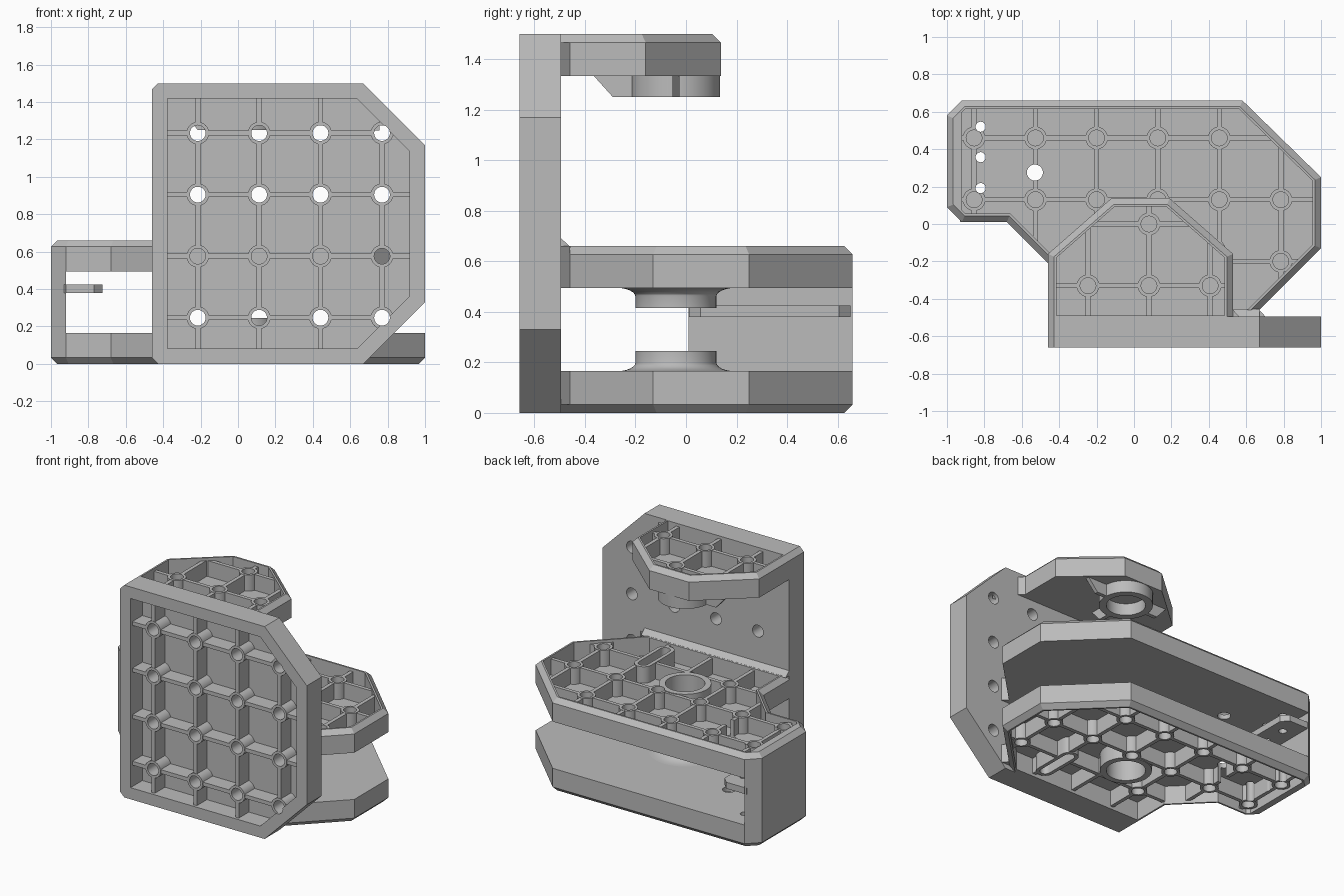
import bpy, bmesh, math
from mathutils import Matrix, Vector

if "Cube" in bpy.data.objects:
    bpy.data.objects.remove(bpy.data.objects["Cube"])

grey = bpy.data.materials.new("plain_grey")
grey.diffuse_color = (0.5, 0.5, 0.5, 1)
grey.use_nodes = True
grey.node_tree.nodes["Principled BSDF"].inputs["Base Color"].default_value = grey.diffuse_color
FLOOR, THICK = 0.033, 0.165
AX, AY = 0.035, -0.04            # shaft axis


def add_prism(bm, pts, z0, z1, top=None):
    lo = [bm.verts.new((x, y, z0)) for x, y in pts]
    hi = [bm.verts.new((x, y, z1)) for x, y in (top or pts)]
    n = len(pts)
    bm.faces.new(lo[::-1])
    bm.faces.new(hi)
    for i in range(n):
        j = (i + 1) % n
        bm.faces.new((lo[i], lo[j], hi[j], hi[i]))


def make(name, bm, matrix=None):
    bmesh.ops.recalc_face_normals(bm, faces=bm.faces)
    me = bpy.data.meshes.new(name)
    bm.to_mesh(me)
    bm.free()
    ob = bpy.data.objects.new(name, me)
    bpy.context.collection.objects.link(ob)
    me.materials.append(grey)
    if matrix:
        me.transform(matrix)
    return ob


def prism(name, pts, z0, z1, top=None, matrix=None):
    bm = bmesh.new()
    add_prism(bm, pts, z0, z1, top)
    return make(name, bm, matrix)


def disc(x, y, r, n=32):
    return [(x + r * math.cos(2 * math.pi * i / n), y + r * math.sin(2 * math.pi * i / n)) for i in range(n)]


def stadium(x, y, half, r):
    arc = [math.pi * i / 12 for i in range(13)]
    return ([(x + r * math.cos(a), y + half + r * math.sin(a)) for a in arc] +
            [(x - r * math.cos(a), y - half - r * math.sin(a)) for a in arc])


def rect(x0, y0, x1, y1):
    return [(x0, y0), (x1, y0), (x1, y1), (x0, y1)]


def inset(pts, dist):
    """Inset a counter-clockwise outline; dist(p, q) gives each edge's distance."""
    lines = []
    for i, p in enumerate(pts):
        p, q = Vector(p), Vector(pts[(i + 1) % len(pts)])
        d = (q - p).normalized()
        lines.append((p + Vector((-d.y, d.x)) * dist(p, q), d))
    out = []
    for i in range(len(pts)):
        (p, d), (q, e) = lines[i - 1], lines[i]
        w = q - p
        t = (w.x * e.y - w.y * e.x) / (d.x * e.y - d.y * e.x)
        out.append(tuple(p + d * t))
    return out


def boolean(ob, other, op):
    m = ob.modifiers.new("bool", 'BOOLEAN')
    m.object, m.operation, m.solver, m.use_self = other, op, 'EXACT', True
    dg = bpy.context.evaluated_depsgraph_get()
    me = bpy.data.meshes.new_from_object(ob.evaluated_get(dg))
    ob.modifiers.clear()
    ob.data = me


def panel(name, outline, edge, border, xs, ys, bosses, matrix, chamfer=True,
          through=(), pads=(), open_holes=False):
    """Pocketed plate with a rib grid and bosses, made lying flat, ribs upward."""
    if chamfer:
        bm = bmesh.new()
        add_prism(bm, outline, 0, THICK - 0.033)
        bmesh.ops.delete(bm, geom=[f for f in bm.faces if f.calc_center_median().z > 0.13], context='FACES_ONLY')
        bm.verts.ensure_lookup_table()
        n = len(outline)
        hi = [bm.verts[n + i] for i in range(n)]
        tip = [bm.verts.new((x, y, THICK)) for x, y in inset(outline, edge)]
        for i in range(n):
            j = (i + 1) % n
            bm.faces.new((hi[i], hi[j], tip[j], tip[i]))
        bm.faces.new(tip)
        plate = make(name, bm)
    else:
        plate = prism(name, outline, 0, THICK)
    pocket = prism("pocket", inset(outline, border), FLOOR, THICK + 0.1)
    clip = prism("clip", inset(outline, lambda p, q: border(p, q) - 0.005), 0.01, THICK + 0.1)
    bm = bmesh.new()
    z0, z1 = FLOOR - 0.01, THICK - 0.02
    for x in xs:
        add_prism(bm, rect(x - 0.0135, -3, x + 0.0135, 3), z0, z1)
    for y in ys:
        add_prism(bm, rect(-3, y - 0.0135, 3, y + 0.0135), z0 + 0.001, z1 - 0.001)
    for x, y in bosses:
        add_prism(bm, disc(x, y, 0.06), z0 + 0.002, z1 + 0.002)
    for pts in pads:
        add_prism(bm, pts, z0 + 0.003, z1 + 0.004)
    ribs = make(name + "_ribs", bm)
    bm = bmesh.new()
    for x, y in bosses:
        add_prism(bm, disc(x, y, 0.042), -0.1 if open_holes else FLOOR + 0.001, 0.3)
    for pts in through:
        add_prism(bm, pts, -0.1, 0.3)
    holes = make("holes", bm)
    boolean(plate, pocket, 'DIFFERENCE')
    boolean(ribs, clip, 'INTERSECT')
    for ob in (plate, ribs):
        boolean(ob, holes, 'DIFFERENCE')
        ob.data.transform(matrix)
        if matrix.determinant() < 0:
            ob.data.flip_normals()
    for h in (pocket, clip, holes):
        bpy.data.objects.remove(h)


def joins_plate(p, q):
    return p.y < -0.49 and q.y < -0.49


def rim(p, q):
    return 0.0 if joins_plate(p, q) else 0.033


def shelf_border(p, q):
    return 0.035 if joins_plate(p, q) else 0.08 if p.x < -0.99 and q.x < -0.99 else 0.045


# upright front plate
gx = [-0.215, 0.113, 0.441, 0.77]
gz = [0.247, 0.576, 0.905, 1.234]
panel("upright_plate",
      [(-0.46, 0.033), (-0.427, 0), (0.67, 0), (1, 0.33), (1, 1.17), (0.67, 1.5), (-0.427, 1.5), (-0.46, 1.467)],
      rim, lambda p, q: 0.082, gx, gz, [(x, z) for x in gx for z in gz],
      Matrix.Translation((0, -0.495, 0)) @ Matrix.Rotation(math.pi / 2, 4, 'X'), chamfer=False, open_holes=True)

# middle and bottom plates, mirror images of each other
base = [(-1, 0.09), (-0.92, 0.01), (-0.68, 0.01), (-0.46, -0.21), (-0.46, -0.495), (0.635, -0.495),
        (1, -0.13), (1, 0.25), (0.58, 0.66), (-0.92, 0.66), (-1, 0.58)]
bx = [-0.855, -0.527, -0.2, 0.127, 0.456, 0.785]
by = [0.46, 0.13, -0.2]
small = [(-0.82, 0.52), (-0.82, 0.357), (-0.82, 0.192)]
spots = [(x, 0.46) for x in bx[:5]] + [(x, 0.13) for x in bx] + [(bx[2], -0.2), (bx[5], -0.2)]
cuts = [disc(AX, AY, 0.127, 48), stadium(0.43, -0.26, 0.12, 0.035), disc(-0.53, 0.275, 0.043)]
cuts += [disc(x, y, 0.027) for x, y in small]
for name, mat in (("middle_plate", Matrix.Translation((0, 0, 0.495))),
                  ("bottom_plate", Matrix.Translation((0, 0, 0.165)) @ Matrix.Diagonal((1, 1, -1, 1)))):
    panel(name, base, rim, shelf_border, bx, by, spots, mat, through=cuts,
          pads=[disc(AX, AY, 0.168, 48), stadium(0.43, -0.26, 0.12, 0.06)])

# top plate
tx = [-0.246, 0.08, 0.407]
panel("top_plate", [(-0.46, -0.495), (0.53, -0.495), (0.53, -0.16), (0.19, 0.138), (-0.12, 0.138), (-0.46, -0.16)],
      rim, lambda p, q: 0.005 if joins_plate(p, q) else 0.045, tx, [-0.33, 0.0],
      [(x, -0.33) for x in tx] + [(0.08, 0.0)], Matrix.Translation((0, 0, 1.335)))

# end wall and small drilled shelf
prism("end_wall", [(-1, 0.09), (-0.92, 0.01), (-0.92, 0.66), (-1, 0.58)], 0.13, 0.53)
shelf = prism("small_shelf", [(-0.93, 0.012), (-0.77, 0.012), (-0.725, 0.057), (-0.725, 0.605),
                              (-0.77, 0.652), (-0.93, 0.652)], 0.38, 0.425)
bm = bmesh.new()
for x, y in small:
    add_prism(bm, disc(x, y, 0.027), 0.3, 0.5)
drill = make("drill", bm)
boolean(shelf, drill, 'DIFFERENCE')
bpy.data.objects.remove(drill)


# shaft collars
def collar(name, profile):
    bm = bmesh.new()
    n = 48
    rings = [[bm.verts.new((x, y, z)) for x, y in disc(AX, AY, r, n)] for r, z in profile]
    for a, b in zip(rings, rings[1:] + rings[:1]):
        for i in range(n):
            j = (i + 1) % n
            bm.faces.new((a[i], a[j], b[j], b[i]))
    return make(name, bm)


flare = [(0.2 - 0.04 * math.sin(a) + 0.035 * (1 - math.sin(a)), 0.035 * (1 - math.cos(a)))
         for a in [math.pi / 2 * i / 6 for i in range(7)]]
for name, z, s in (("lower_collar", 0.165, 1), ("middle_collar", 0.495, -1)):
    prof = [(0.127, -0.005), (0.235, -0.005)] + flare + [(0.16, 0.08), (0.127, 0.08)]
    collar(name, [(r, z + s * h) for r, h in prof])
collar("top_collar", [(0.127, 1.34), (0.175, 1.34), (0.175, 1.25), (0.127, 1.25)])

# sloped webs bracing the top collar
for i, ang in enumerate((0, math.pi, -math.pi / 2)):
    m = (Matrix.Translation((AX, AY, 0)) @ Matrix.Rotation(ang, 4, 'Z') @ Matrix.Rotation(math.pi / 2, 4, 'X'))
    prism(f"collar_web_{i}", [(0.15, 1.251), (0.25, 1.251), (0.33, 1.34), (0.15, 1.34)], -0.0135, 0.0135, matrix=m)

# corner fillets where the flat plates meet the upright
yz = Matrix(((0, 0, 1, 0), (1, 0, 0, 0), (0, 1, 0, 0), (0, 0, 0, 1)))
prism("middle_fillet", [(-0.497, 0.655), (-0.455, 0.655), (-0.497, 0.693)], -0.46, 0.67, matrix=yz)
for name, x, x2, z0, z1 in (("bottom_flare", 0.63, 0.67, 0.033, 0.165), ("middle_flare", 0.63, 0.67, 0.495, 0.66),
                            ("top_flare", 0.52, 0.53, 1.335, 1.467)):
    prism(name, [(x, -0.497), (x2 + 0.035, -0.497), (x2, -0.46)], z0, z1)

for ob in bpy.context.scene.objects:
    ob.select_set(True)
    bpy.context.view_layer.objects.active = ob
bpy.ops.object.shade_smooth_by_angle(angle=math.radians(20))
